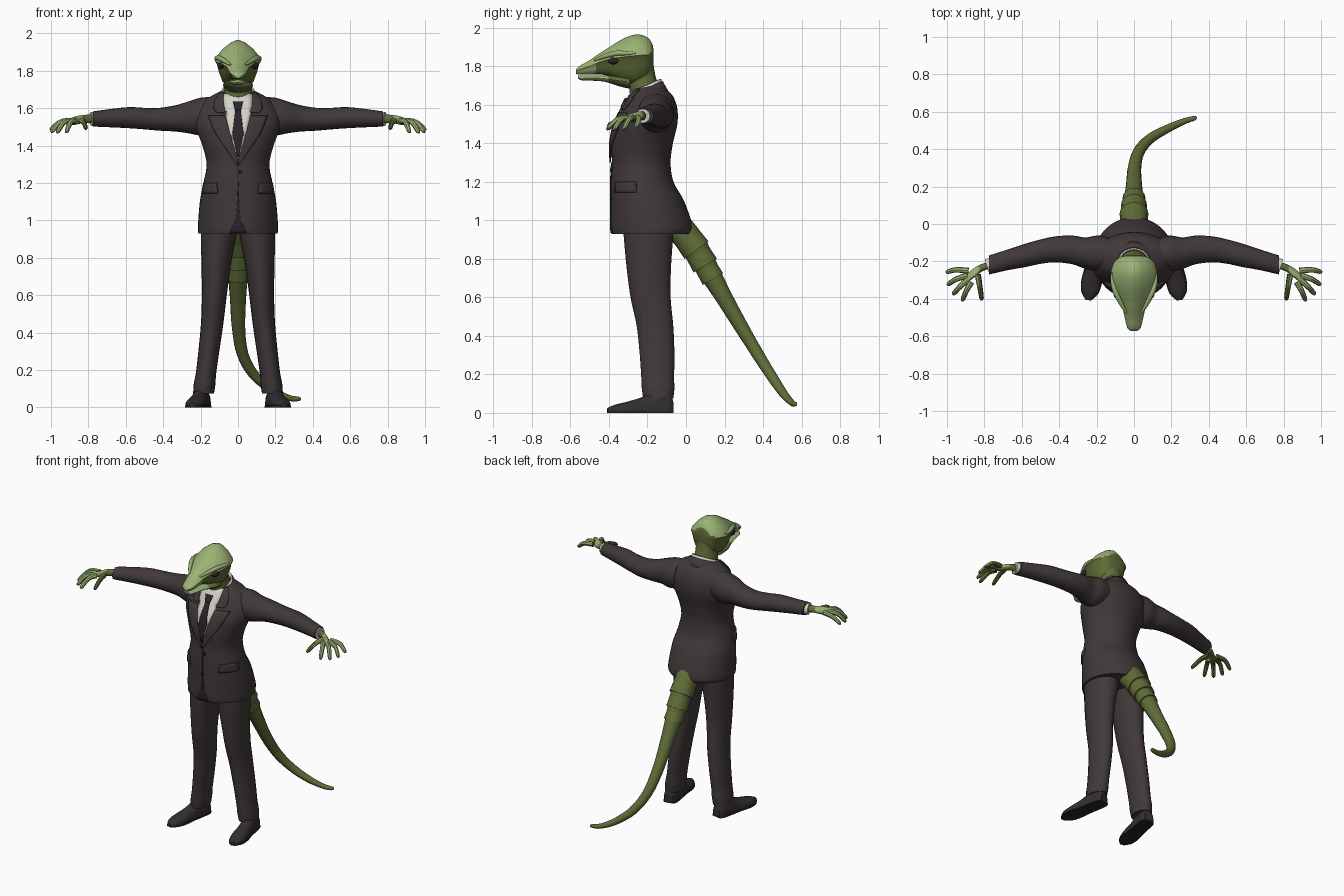
import bpy, bmesh, math
from mathutils import Vector as V

if "Cube" in bpy.data.objects:
    bpy.data.objects.remove(bpy.data.objects["Cube"])


def mat(name, r, g, b):
    m = bpy.data.materials.new(name)
    m.diffuse_color = (r, g, b, 1)
    m.use_nodes = True
    m.node_tree.nodes["Principled BSDF"].inputs["Base Color"].default_value = m.diffuse_color
    return m


SUIT = mat("suit charcoal", .052, .040, .041)
DARK = mat("tie and seam black", .022, .018, .021)
SHOE = mat("shoe black", .034, .027, .029)
SHIRT = mat("shirt white", .66, .65, .58)
SKIN = mat("skin olive", .118, .155, .040)
LIGHT = mat("skin light green", .33, .45, .18)


def smooth(rows, n=4):
    """Catmull-Rom interpolation of equal-length tuples."""
    out = []
    for i in range(len(rows) - 1):
        a, b, c, d = rows[max(i - 1, 0)], rows[i], rows[i + 1], rows[min(i + 2, len(rows) - 1)]
        for k in range(n):
            t = k / n
            out.append(tuple(.5 * (2 * q + (r - p) * t + (2 * p - 5 * q + 4 * r - s) * t * t
                                   + (3 * q - p - 3 * r + s) * t ** 3)
                             for p, q, r, s in zip(a, b, c, d)))
    return out + [tuple(rows[-1])]


def grid(name, rows, mats, closed=True, rule=None, mirror=False, thick=0):
    """Skin rows of points; closed rows become a capped tube."""
    bm = bmesh.new()
    vs = [[bm.verts.new(p) for p in row] for row in rows]
    n = len(rows[0])
    for a, b in zip(vs, vs[1:]):
        for j in range(n if closed else n - 1):
            k = (j + 1) % n
            bm.faces.new((a[j], a[k], b[k], b[j]))
    if closed:
        bm.faces.new(vs[0])
        bm.faces.new(vs[-1])
    bmesh.ops.recalc_face_normals(bm, faces=bm.faces)
    if rule:
        for f in bm.faces:
            f.normal_update()
            f.material_index = rule(f.calc_center_median(), f.normal)
    me = bpy.data.meshes.new(name)
    bm.to_mesh(me)
    bm.free()
    for m in mats:
        me.materials.append(m)
    ob = bpy.data.objects.new(name, me)
    bpy.context.collection.objects.link(ob)
    if thick:
        s = ob.modifiers.new("Thickness", 'SOLIDIFY')
        s.thickness, s.offset = thick, 0
    if mirror:
        ob.modifiers.new("Mirror", 'MIRROR').use_mirror_merge = False
    return ob


def ring(c, u, v, n=20):
    return [V(c) + V(u) * math.cos(2 * math.pi * i / n) + V(v) * math.sin(2 * math.pi * i / n)
            for i in range(n)]


def tube(name, path, mats, n=12, steps=4, **kw):
    """Round tube through (x, y, z, radius) points."""
    p = smooth(path, steps)
    rows = []
    for i, q in enumerate(p):
        d = (V(p[min(i + 1, len(p) - 1)][:3]) - V(p[max(i - 1, 0)][:3])).normalized()
        u = d.cross(V((0, 0, 1))).normalized()
        rows.append(ring(q[:3], u * q[3], u.cross(d) * q[3], n))
    return grid(name, rows, mats, **kw)


# Jacket body: z, half width, front y, back y
BODY = smooth([(.93, .212, -.385, .025), (.97, .214, -.39, .035), (1.1, .204, -.39, -.01),
               (1.2, .185, -.39, -.065), (1.3, .168, -.385, -.08), (1.4, .19, -.388, -.068),
               (1.5, .226, -.37, -.045), (1.58, .222, -.33, -.045), (1.64, .18, -.298, -.065),
               (1.675, .125, -.275, -.095), (1.695, .085, -.26, -.12)], 5)
grid("jacket_body", [ring((0, (f + b) / 2, z), (w, 0, 0), (0, (b - f) / 2, 0), 40)
                     for z, w, f, b in BODY], [SUIT])


def front_y(x, z):
    for p, q in zip(BODY, BODY[1:]):
        if z <= q[0]:
            break
    t = min(max((z - p[0]) / (q[0] - p[0]), 0), 1)
    w, f, b = [p[i] + (q[i] - p[i]) * t for i in (1, 2, 3)]
    return (f + b) / 2 - (b - f) / 2 * math.sqrt(max(0, 1 - (x / w) ** 2))


def plate(name, rows, m, off, mirror=False):
    """Thin plate laid on the chest: rows of (z, x start, x end)."""
    pts = []
    for a, b in zip(rows, rows[1:]):
        for k in range(5):
            z, x0, x1 = [p + (q - p) * k / 4 for p, q in zip(a, b)]
            xs = [x0 + (x1 - x0) * j / 6 for j in range(7)]
            pts.append([V((x, front_y(x, z) - off, z)) for x in xs])
    return grid(name, pts, [m], closed=False, mirror=mirror, thick=.008)


# Shirt front, tie, lapels, pockets, closure
plate("shirt_front", [(1.675, -.08, .08), (1.58, -.072, .072), (1.45, -.04, .04),
                      (1.33, -.004, .004)], SHIRT, .002)
plate("tie_knot", [(1.635, -.026, .026), (1.59, -.016, .016)], DARK, .012)
plate("tie_blade", [(1.59, -.014, .014), (1.46, -.03, .03), (1.34, -.005, .005)], DARK, .007)
plate("lapel", [(1.56, .066, .158), (1.47, .045, .125), (1.38, .018, .062), (1.30, -.004, .008)],
      SUIT, .009, True)
plate("collar_leaf", [(1.682, .078, .095), (1.64, .078, .125), (1.595, .072, .13),
                      (1.575, .068, .11)], SUIT, .009, True)
plate("pocket_flap", [(1.2, .115, .183), (1.145, .108, .192)], SUIT, .007, True)
plate("front_closure", [(1.30, -.003, .003), (1.1, -.001, .005)], DARK, .001)
plate("front_vent", [(1.1, -.003, .005), (1.0, -.012, .014), (.932, -.045, .045)], DARK, .001)
plate("button", [(1.268, .006, .022), (1.252, .006, .022)], DARK, .004)


def band(name, a0, a1, levels, m):
    """Partial collar: levels of (z, rx, ry, centre y); angle 0 faces backward."""
    rows = [[V((rx * math.sin(a), cy + ry * math.cos(a), z - .035 * (1 - math.cos(a))))
             for a in [math.radians(a0 + (a1 - a0) * i / 20) for i in range(21)]]
            for z, rx, ry, cy in levels]
    grid(name, rows, [m], closed=False, thick=.009)


band("jacket_collar", -110, 110, [(1.66, .115, .10, -.19), (1.69, .10, .087, -.195),
                                  (1.722, .086, .075, -.2)], SUIT)
band("shirt_collar", -172, 172, [(1.69, .088, .078, -.208), (1.735, .08, .075, -.208)], SHIRT)

# Sleeves: x, y back, y front, z bottom, z top
ARM = smooth([(.14, -.07, -.25, 1.47, 1.66), (.2, -.062, -.25, 1.455, 1.656),
              (.26, -.072, -.24, 1.465, 1.638), (.33, -.062, -.215, 1.475, 1.617),
              (.42, -.066, -.205, 1.48, 1.602), (.5, -.083, -.213, 1.487, 1.602),
              (.58, -.105, -.23, 1.493, 1.606), (.68, -.138, -.248, 1.498, 1.596),
              (.775, -.168, -.27, 1.502, 1.583)])
grid("sleeve", [ring((x, (a + b) / 2, (c + d) / 2), (0, (a - b) / 2, 0), (0, 0, (d - c) / 2))
                for x, a, b, c, d in ARM], [SUIT], mirror=True)
tube("shirt_cuff", [(.75, -.213, 1.543, .037), (.786, -.224, 1.542, .037)], [SHIRT], 16,
     mirror=True)


def hand_rule(c, n):
    return 1 if c.x > .83 and (n.z > .1 or n.y < -.45) else 0


# Hands: wrist and palm, then five digits
PALM = smooth([(.76, -.215, .027, .025), (.80, -.23, .027, .023), (.835, -.25, .04, .022),
               (.875, -.277, .05, .021), (.905, -.297, .043, .016)])
grid("palm", [ring((x, y, 1.543 - max(0, x - .83) * .25), (-r * .5, r * .9, 0), (0, 0, h), 14)
              for x, y, r, h in PALM], [SKIN, LIGHT], rule=hand_rule, mirror=True)
DIGITS = [((.885, -.25), (.95, -.245), (.995, -.255), 1.478),
          ((.89, -.275), (.95, -.295), (.99, -.32), 1.468),
          ((.885, -.295), (.93, -.335), (.962, -.37), 1.465),
          ((.87, -.31), (.895, -.355), (.915, -.402), 1.468),
          ((.835, -.27), (.825, -.33), (.815, -.395), 1.485)]
for a, b, c, z in DIGITS:
    tube("finger", [(*a, 1.532, .017), (*b, 1.525, .0145), (*c, z + .012, .012),
                    (c[0] + (c[0] - b[0]) * .1, c[1] + (c[1] - b[1]) * .1, z, .004)],
         [SKIN, LIGHT], 8, rule=hand_rule, mirror=True)

# Trouser legs: z, x inner, x outer, y front, y back
LEG = smooth([(1.0, .0, .195, -.33, -.06), (.9, .012, .198, -.322, -.068),
              (.75, .04, .195, -.308, -.078), (.6, .06, .193, -.288, -.08),
              (.45, .078, .198, -.256, -.066), (.3, .1, .212, -.24, -.06),
              (.18, .117, .226, -.232, -.062), (.13, .12, .236, -.23, -.06),
              (.075, .128, .24, -.222, -.066)])
grid("trouser_leg", [ring(((a + b) / 2, (c + d) / 2, z), ((b - a) / 2, 0, 0), (0, (d - c) / 2, 0))
                     for z, a, b, c, d in LEG], [SUIT], mirror=True)

# Shoes: distance from heel to toe, half width, top height
HEEL, STEP = V((.182, -.07, 0)), V((.063, -.337, 0))
SIDE = V((STEP.y, -STEP.x, 0)).normalized()
FOOT = smooth([(0, .03, .07), (.08, .043, .1), (.3, .046, .105), (.5, .047, .078),
               (.7, .052, .058), (.88, .043, .043), (1, .014, .026)])


def shoe(name, z0, grow, top, m):
    rows = []
    for t, w, h in FOOT:
        c = HEEL + STEP * t
        rows.append([c + SIDE * w * grow * math.cos(math.pi * i / 12)
                     + V((0, 0, z0 + (top or h - z0) * math.sin(math.pi * i / 12) ** (.2 if top else .8)))
                     for i in range(13)])
    grid(name, rows, [m], mirror=True)


shoe("shoe_upper", .012, 1, 0, SHOE)
shoe("shoe_sole", 0, 1.07, .015, DARK)

# Tail with overlapping base segments
TAIL = [(0, -.06, .99, .075), (0, .03, .88, .072), (0, .11, .75, .058), (0, .2, .595, .044),
        (.003, .3, .425, .036), (.025, .385, .285, .031), (.085, .455, .175, .027),
        (.18, .51, .095, .022), (.27, .55, .052, .016), (.325, .566, .046, .012),
        (.336, .568, .046, .004)]
tube("tail", TAIL, [SKIN], 16)
for p, q in [((0, -.03, .96, .07), (0, .055, .845, .077)),
             ((0, .05, .85, .066), (0, .1, .765, .07)),
             ((0, .095, .772, .057), (0, .14, .695, .061))]:
    tube("tail_segment", [p, q], [SKIN], 16)

# Neck
tube("neck", [(0, -.205, 1.6, .085), (0, -.215, 1.67, .078), (0, -.23, 1.74, .072),
              (0, -.25, 1.82, .08)], [SKIN], 20)

# Head: y, half width, z bottom, z top, with a wide brow shelf in the section
HEAD = smooth([(-.572, .018, 1.762, 1.782), (-.555, .036, 1.757, 1.8), (-.5, .05, 1.757, 1.832),
               (-.45, .062, 1.758, 1.867), (-.4, .085, 1.75, 1.898), (-.35, .11, 1.728, 1.93),
               (-.3, .123, 1.71, 1.955), (-.25, .122, 1.705, 1.966), (-.2, .103, 1.735, 1.95),
               (-.175, .07, 1.79, 1.915), (-.168, .03, 1.83, 1.88)], 3)
HALF = [(0, 1), (.3, .95), (.65, .82), (.93, .66), (1, .58), (.9, .5), (.82, .34), (.66, .14),
        (.35, .02), (0, 0)]
SECTION = HALF + [(-u, t) for u, t in HALF[-2:0:-1]]


def head_rule(c, n):
    return 1 if n.z > .3 or c.y < -.47 or (c.z > 1.87 and c.y < -.19) else 0


grid("head", [[V((w * u, y, a + (b - a) * t)) for u, t in SECTION] for y, w, a, b in HEAD],
     [SKIN, LIGHT], rule=head_rule)
JAW = smooth([(-.56, .016, .008), (-.54, .035, .013), (-.48, .048, .014), (-.42, .062, .017),
              (-.35, .08, .028), (-.29, .075, .035)])
grid("lower_jaw", [ring((0, y, 1.753 - h), (w, 0, 0), (0, 0, h)) for y, w, h in JAW],
     [SKIN, LIGHT], rule=lambda c, n: int(c.y < -.4))
tube("brow_ridge", [(.04, -.475, 1.832, .006), (.072, -.42, 1.853, .012),
                    (.1, -.36, 1.868, .014), (.117, -.3, 1.868, .01), (.117, -.26, 1.87, .004)],
     [LIGHT], 10, mirror=True)
tube("eye", [(.084, -.405, 1.828, .004), (.087, -.393, 1.828, .014), (.091, -.378, 1.828, .018),
             (.096, -.362, 1.828, .014), (.098, -.35, 1.828, .004)], [DARK], 12, mirror=True)

for ob in bpy.data.objects:
    ob.select_set(True)
    bpy.context.view_layer.objects.active = ob
bpy.ops.object.shade_smooth_by_angle(angle=math.radians(40))
